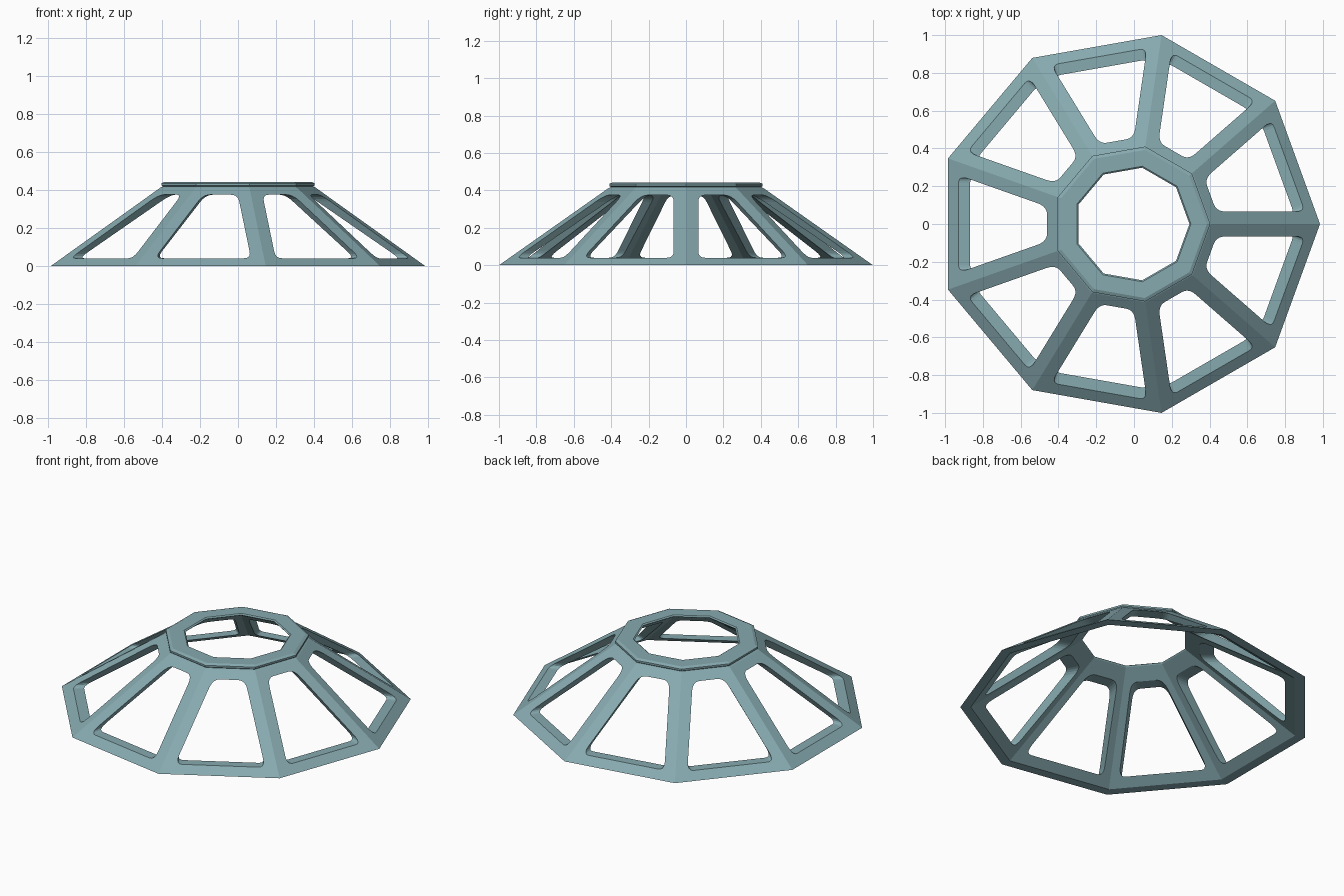
import bpy, bmesh, math
from mathutils import Vector

if "Cube" in bpy.data.objects:
    bpy.data.objects.remove(bpy.data.objects["Cube"])

N = 9
R = 1 / math.sin(math.radians(80))
SHIFT = R * (1 - math.cos(math.radians(20))) / 2
BASE = [Vector((R * math.cos(2 * math.pi * k / N) - SHIFT,
                R * math.sin(2 * math.pi * k / N), 0)) for k in range(N)]


def make_object(name, bm):
    bmesh.ops.recalc_face_normals(bm, faces=bm.faces)
    mesh = bpy.data.meshes.new(name)
    bm.to_mesh(mesh)
    bm.free()
    ob = bpy.data.objects.new(name, mesh)
    bpy.context.collection.objects.link(ob)
    return ob


def loft(bm, rings, closed):
    """Bridge successive equal rings; close the loop or cap the ends."""
    vs = [[bm.verts.new(p) for p in ring] for ring in rings]
    n = len(vs[0])
    for i in range(len(vs) if closed else len(vs) - 1):
        a, b = vs[i], vs[(i + 1) % len(vs)]
        for k in range(n):
            j = (k + 1) % n
            bm.faces.new((a[k], a[j], b[j], b[k]))
    if not closed:
        bm.faces.new(vs[0])
        bm.faces.new(vs[-1])


def rounded(corners, d, steps=5):
    """Round the corners of a 2D outline."""
    out = []
    for i, c in enumerate(corners):
        a = c + (corners[i - 1] - c).normalized() * d
        b = c + (corners[(i + 1) % len(corners)] - c).normalized() * d
        for s in range(steps + 1):
            t = s / steps
            out.append(a * (1 - t) ** 2 + c * 2 * t * (1 - t) + b * t * t)
    return out


# Nine-sided shell with a chamfered collar: (scale of base outline, height)
profile = [(1, 0), (0.415, 0.412), (0.402, 0.418), (0.41, 0.424), (0.41, 0.435),
           (0.392, 0.443), (0.306, 0.443), (0.298, 0.437), (0.304, 0.430), (0.94, 0)]
bm = bmesh.new()
loft(bm, [[p * s + Vector((0, 0, z)) for p in BASE] for s, z in profile], True)
frame = make_object("window_frame_shell", bm)

# Rounded trapezoid window cutters, one per side panel
def scale_at(z):
    return 1 - z * 0.585 / 0.412

half_edge = (BASE[1] - BASE[0]).length / 2
z0, z1 = 0.04, 0.375
w0, w1 = (half_edge * scale_at(z) - 0.07 for z in (z0, z1))
outline = rounded([Vector((-w0, z0)), Vector((w0, z0)),
                   Vector((w1, z1)), Vector((-w1, z1))], 0.04)
bm = bmesh.new()
for k in range(N):
    a, b = BASE[k], BASE[(k + 1) % N]
    mid, along = (a + b) / 2, (b - a).normalized()
    normal = Vector((along.y, -along.x, 0))
    loft(bm, [[mid * scale_at(p.y) + along * p.x + normal * off + Vector((0, 0, p.y))
               for p in outline] for off in (-0.11, 0.08)], False)
cutter = make_object("window_cutters", bm)
cutter.hide_render = True

mod = frame.modifiers.new("windows", 'BOOLEAN')
mod.operation = 'DIFFERENCE'
mod.solver = 'EXACT'
mod.object = cutter
bpy.context.view_layer.objects.active = frame
frame.select_set(True)
bpy.ops.object.modifier_apply(modifier=mod.name)
bpy.data.objects.remove(cutter)

# Muted teal colour
mat = bpy.data.materials.new("teal")
mat.diffuse_color = (0.24, 0.40, 0.43, 1)
mat.use_nodes = True
mat.node_tree.nodes["Principled BSDF"].inputs["Base Color"].default_value = mat.diffuse_color
frame.data.materials.clear()
frame.data.materials.append(mat)
